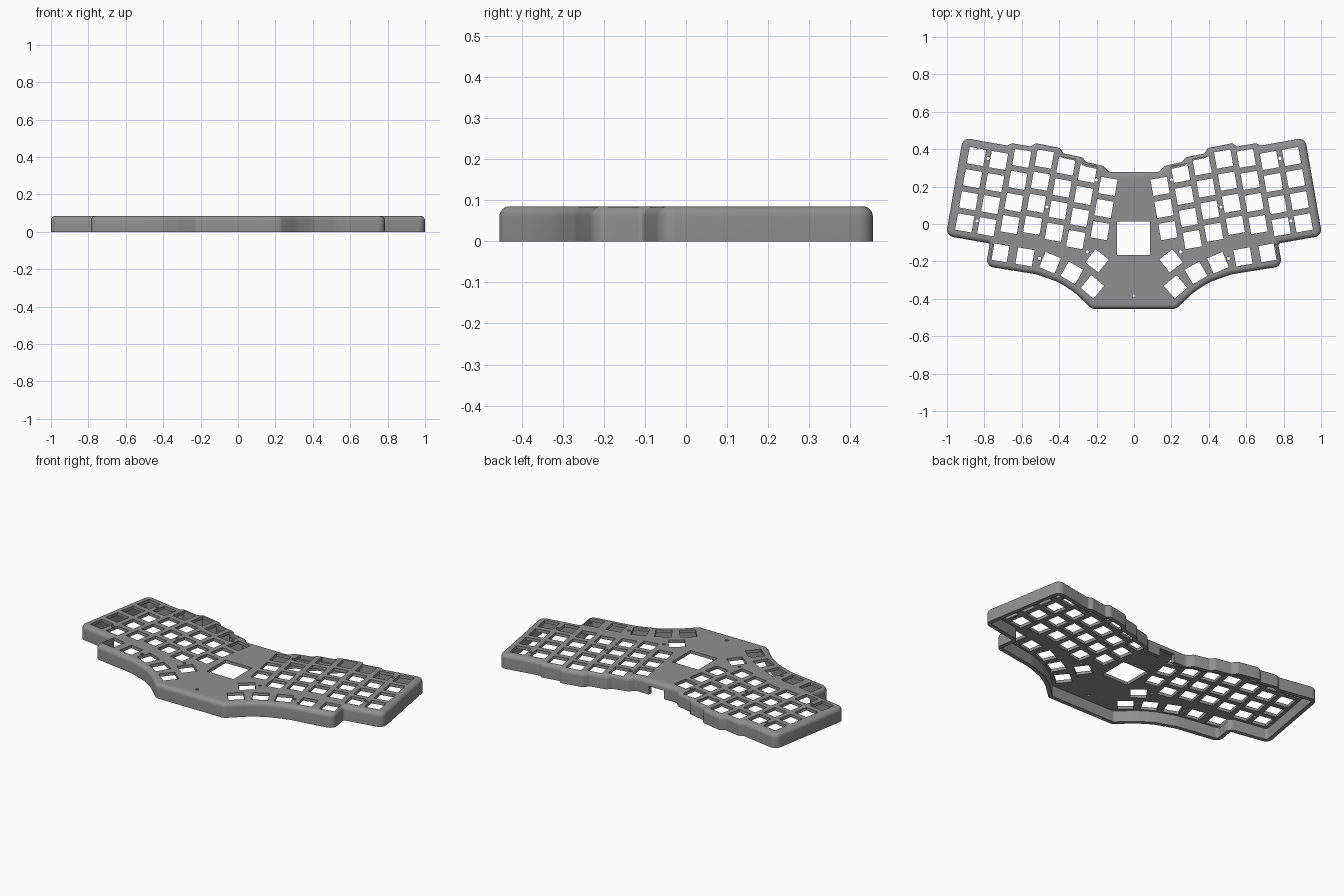
import bpy, bmesh, math
from mathutils import Vector, Matrix

if "Cube" in bpy.data.objects:
    bpy.data.objects.remove(bpy.data.objects["Cube"])

HEIGHT, ROUND, WALL, PLATE = 0.085, 0.025, 0.024, 0.018
SHIFT = -0.004
TILT = math.radians(-10)

grey = bpy.data.materials.new("case grey")
grey.diffuse_color = (0.28, 0.28, 0.28, 1)
grey.use_nodes = True
grey.node_tree.nodes["Principled BSDF"].inputs["Base Color"].default_value = grey.diffuse_color

# left half of the case outline: x, y, corner radius (back middle to front middle)
half = [(-.135, .283, .02), (-.165, .315, .02), (-.257, .336, .012), (-.278, .361, .02),
        (-.375, .380, .012), (-.396, .410, .02), (-.525, .436, .02), (-.551, .418, .012),
        (-.653, .436, .02), (-.675, .423, .012), (-.915, .465, .04), (-1.006, -.059, .04),
        (-.771, -.10, .012), (-.792, -.222, .04), (-.52, -.265, .25), (-.396, -.31, .25),
        (-.316, -.364, .25), (-.225, -.45, .04)]
outline = half + [(-x, y, r) for x, y, r in reversed(half)]


def ring(inset, steps=6):
    """Outline moved inward by inset, with every corner rounded."""
    pts = [Vector((x, y)) for x, y, r in outline]
    n, out = len(pts), []
    moved, turns = [], []
    for i in range(n):
        a = (pts[i] - pts[i - 1]).normalized()
        b = (pts[(i + 1) % n] - pts[i]).normalized()
        na, nb = Vector((-a.y, a.x)), Vector((-b.y, b.x))
        moved.append(pts[i] + (na + nb) * inset / (1 + na.dot(nb)))
        turns.append((a, b, math.atan2(a.x * b.y - a.y * b.x, a.dot(b))))
    for p, (a, b, turn), (_, _, r) in zip(moved, turns, outline):
        r = max(r - inset, .004) if turn > 0 else r + inset
        side = 1 if turn > 0 else -1
        start = p - a * r * math.tan(abs(turn) / 2)
        centre = start + Vector((-a.y, a.x)) * r * side
        for k in range(steps + 1):
            out.append(centre + Matrix.Rotation(turn * k / steps, 2) @ (start - centre))
    return out


def make_object(name, bm):
    bmesh.ops.recalc_face_normals(bm, faces=bm.faces)
    mesh = bpy.data.meshes.new(name)
    bm.to_mesh(mesh)
    bm.free()
    mesh.materials.append(grey)
    ob = bpy.data.objects.new(name, mesh)
    ob.location.y = SHIFT
    bpy.context.collection.objects.link(ob)
    return ob


def loft(name, levels):
    """Closed solid through stacked outline rings given as (inset, z)."""
    bm = bmesh.new()
    rings = [[bm.verts.new((p.x, p.y, z)) for p in ring(d)] for d, z in levels]
    n = len(rings[0])
    for lo, hi in zip(rings, rings[1:]):
        for i in range(n):
            j = (i + 1) % n
            bm.faces.new((lo[i], lo[j], hi[j], hi[i]))
    bm.faces.new(rings[0][::-1])
    bm.faces.new(rings[-1])
    return make_object(name, bm)


# case body with a rounded top edge
levels = [(0, 0)]
for k in range(7):
    t = k / 6 * math.pi / 2
    levels.append((ROUND * (1 - math.cos(t)), HEIGHT - ROUND + ROUND * math.sin(t)))
case = loft("keyboard_case", levels)

# hollow underside
hollow = loft("hollow_cutter", [(WALL, -.02), (WALL, HEIGHT - PLATE)])

# openings through the top plate
bm = bmesh.new()


def box(x, y, sx, sy, z0=.055, z1=.1, angle=0):
    m = (Matrix.Translation((x, y, (z0 + z1) / 2)) @ Matrix.Rotation(angle, 4, 'Z')
         @ Matrix.Diagonal((sx, sy, z1 - z0, 1)))
    bmesh.ops.create_cube(bm, size=1, matrix=m)


PITCH, KEY = .12, .089
u = Vector((math.cos(TILT), math.sin(TILT)))
v = Vector((-u.y, u.x))
keys = []
# staggered key columns, counted from the outer edge
for c, stagger in enumerate([0, 0, .033, .050, .034, .015, -.035]):
    for row in range(1 if c == 6 else 0, 4):
        p = Vector((-.905, .01)) + u * PITCH * c + v * (PITCH * row + stagger)
        keys.append((p.x, p.y, TILT))
# fanned front keys
for x, y, deg in [(-.717, -.150, 10), (-.583, -.172, 10), (-.449, -.203, 23),
                  (-.332, -.257, 30), (-.222, -.332, 40), (-.198, -.193, 38)]:
    keys.append((x, y, -math.radians(deg)))
screws = [(-.78, .355), (-.2, .24), (-.465, .095), (-.84, .02), (-.25, -.145), (-.505, -.18)]
for s in (1, -1):
    for x, y, a in keys:
        box(s * x, y, KEY, KEY, angle=s * a)
holes = [(s * x, y) for s in (1, -1) for x, y in screws] + [(0, -.38)]
for x, y in holes:
    bmesh.ops.create_cone(bm, cap_ends=True, segments=16, radius1=.009, radius2=.009,
                          depth=.05, matrix=Matrix.Translation((x, y, .08)))
# display window and cable notch in the back wall
box(-.003, -.072, .176, .178)
box(0, .28, .10, .09, -.02, .05)
openings = make_object("opening_cutter", bm)

bpy.context.view_layer.objects.active = case
case.select_set(True)
for cutter in (hollow, openings):
    mod = case.modifiers.new(cutter.name, 'BOOLEAN')
    mod.operation, mod.solver, mod.object = 'DIFFERENCE', 'EXACT', cutter
    bpy.ops.object.modifier_apply(modifier=mod.name)
    bpy.data.objects.remove(cutter)
bpy.ops.object.shade_smooth_by_angle(angle=math.radians(30))
